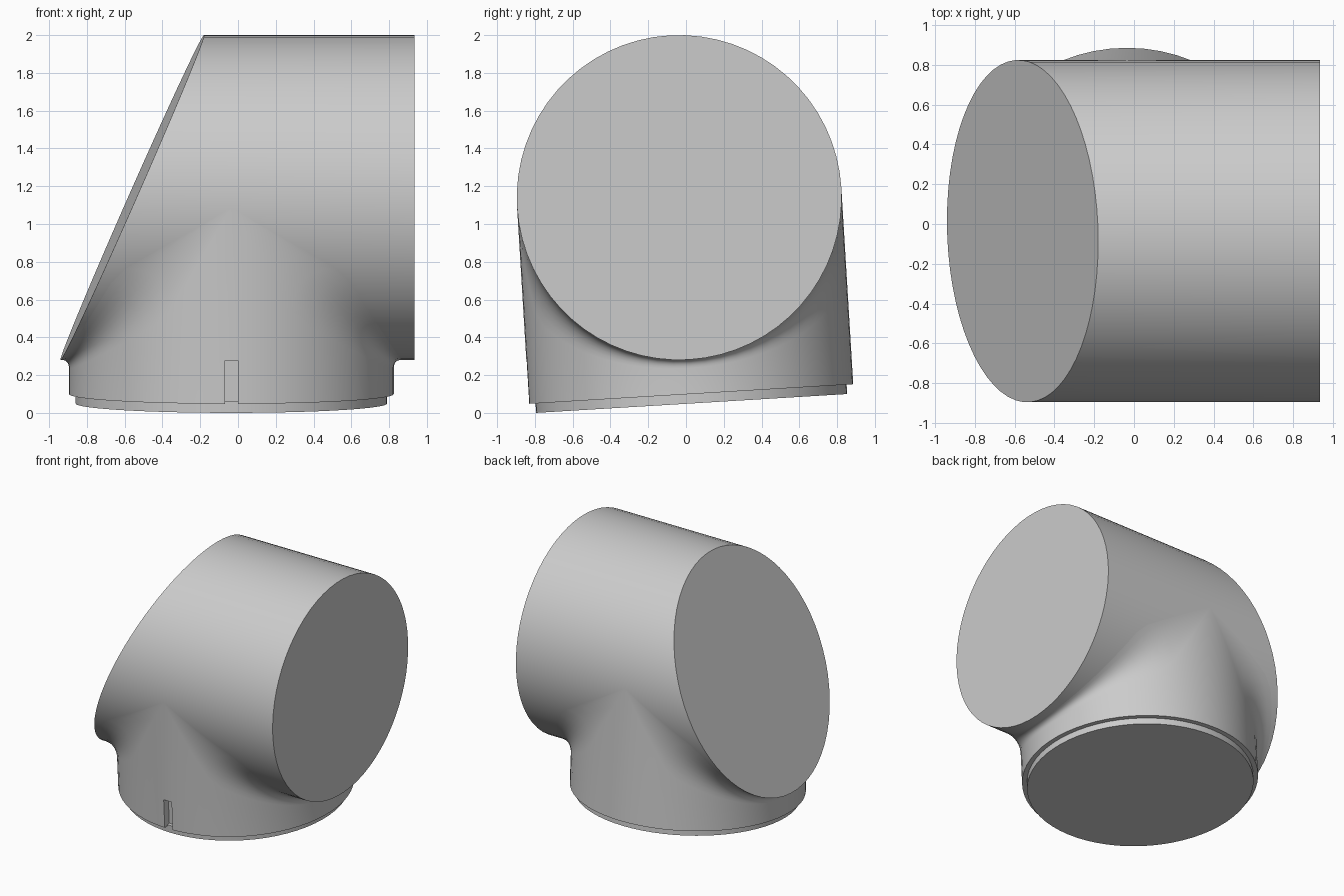
import bpy, bmesh
from math import sin, cos, tau, radians
from mathutils import Matrix, Vector

if "Cube" in bpy.data.objects:
    bpy.data.objects.remove(bpy.data.objects["Cube"], do_unlink=True)

SEG = 64          # sides of every round part
R = 0.86          # shared radius of body and neck
AXIS = 1.092      # height of the body axis above the base
NECK_X = -0.035
TILT = Matrix.Translation((0, 0.03, 0.05)) @ Matrix.Rotation(radians(3.46), 4, 'X')
ANGLES = [tau * i / SEG for i in range(SEG)]

grey = bpy.data.materials.new("plain_grey")
grey.use_nodes = True
colour = (0.6, 0.6, 0.6, 1)
grey.diffuse_color = colour
grey.node_tree.nodes["Principled BSDF"].inputs["Base Color"].default_value = colour


def loft(name, rings, tip=None):
    """Skin closed rings; cap both ends, the last one with a fan if tip is given."""
    bm = bmesh.new()
    loops = [[bm.verts.new(p) for p in ring] for ring in rings]
    for a, b in zip(loops, loops[1:]):
        for i in range(SEG):
            j = (i + 1) % SEG
            bm.faces.new((a[i], a[j], b[j], b[i]))
    bm.faces.new(loops[0][::-1])
    if tip is None:
        bm.faces.new(loops[-1])
    else:
        top = bm.verts.new(tip)
        for i in range(SEG):
            bm.faces.new((loops[-1][i], loops[-1][(i + 1) % SEG], top))
    bmesh.ops.remove_doubles(bm, verts=bm.verts, dist=1e-5)
    bmesh.ops.recalc_face_normals(bm, faces=bm.faces)
    mesh = bpy.data.meshes.new(name)
    bm.to_mesh(mesh)
    bm.free()
    mesh.materials.append(grey)
    obj = bpy.data.objects.new(name, mesh)
    bpy.context.collection.objects.link(obj)
    return obj


def circle(radius, z):
    return [(NECK_X + radius * cos(a), radius * sin(a), z) for a in ANGLES]


# Horizontal body: square right end, slanted left end
slanted = [(-0.56 + 0.442 * R * cos(a), R * sin(a), AXIS + R * cos(a)) for a in ANGLES]
square = [(0.935, y, z) for _, y, z in slanted]
body = loft("body_cylinder", [slanted, square])


# Upright neck, flaring smoothly into the underside of the body
def flare(t):
    ring = []
    for a in ANGLES:
        c = cos(a) if abs(cos(a)) > 1e-6 else 0.0
        side = 1 if c > 0 else -1
        w = min(0.045 + 0.35 * (1 - abs(c)), 0.6 * abs(c))
        x, y, z = NECK_X + R * c, R * sin(a), AXIS - R * abs(c)
        ring.append((x + side * w * t * t, y, z - w * (1 - t) ** 2))
    return ring


STEPS = 8
neck = loft("neck", [circle(R, 0.05)] + [flare(i / STEPS) for i in range(STEPS + 1)],
            tip=(NECK_X, 0, AXIS))

# Slightly narrower foot below the neck
foot = loft("neck_foot", [circle(0.825, 0), circle(0.825, 0.06)])

# Small key slot in the front of the neck
bpy.ops.mesh.primitive_cube_add(size=1, location=(NECK_X, -0.9, 0.14))
cutter = bpy.context.object
cutter.name = "slot_cutter"
cutter.scale = (0.07, 0.2, 0.28)
cutter.hide_render = True
cut = neck.modifiers.new("slot", 'BOOLEAN')
cut.operation = 'DIFFERENCE'
cut.solver = 'EXACT'
cut.object = cutter
bpy.ops.object.select_all(action='DESELECT')
bpy.context.view_layer.objects.active = neck
neck.select_set(True)
bpy.ops.object.modifier_apply(modifier="slot")
bpy.data.objects.remove(cutter, do_unlink=True)

# Lean the whole fitting forward and smooth the round surfaces
for obj in (body, neck, foot):
    obj.data.transform(TILT)
    bpy.ops.object.select_all(action='DESELECT')
    bpy.context.view_layer.objects.active = obj
    obj.select_set(True)
    bpy.ops.object.shade_smooth_by_angle(angle=radians(35))
